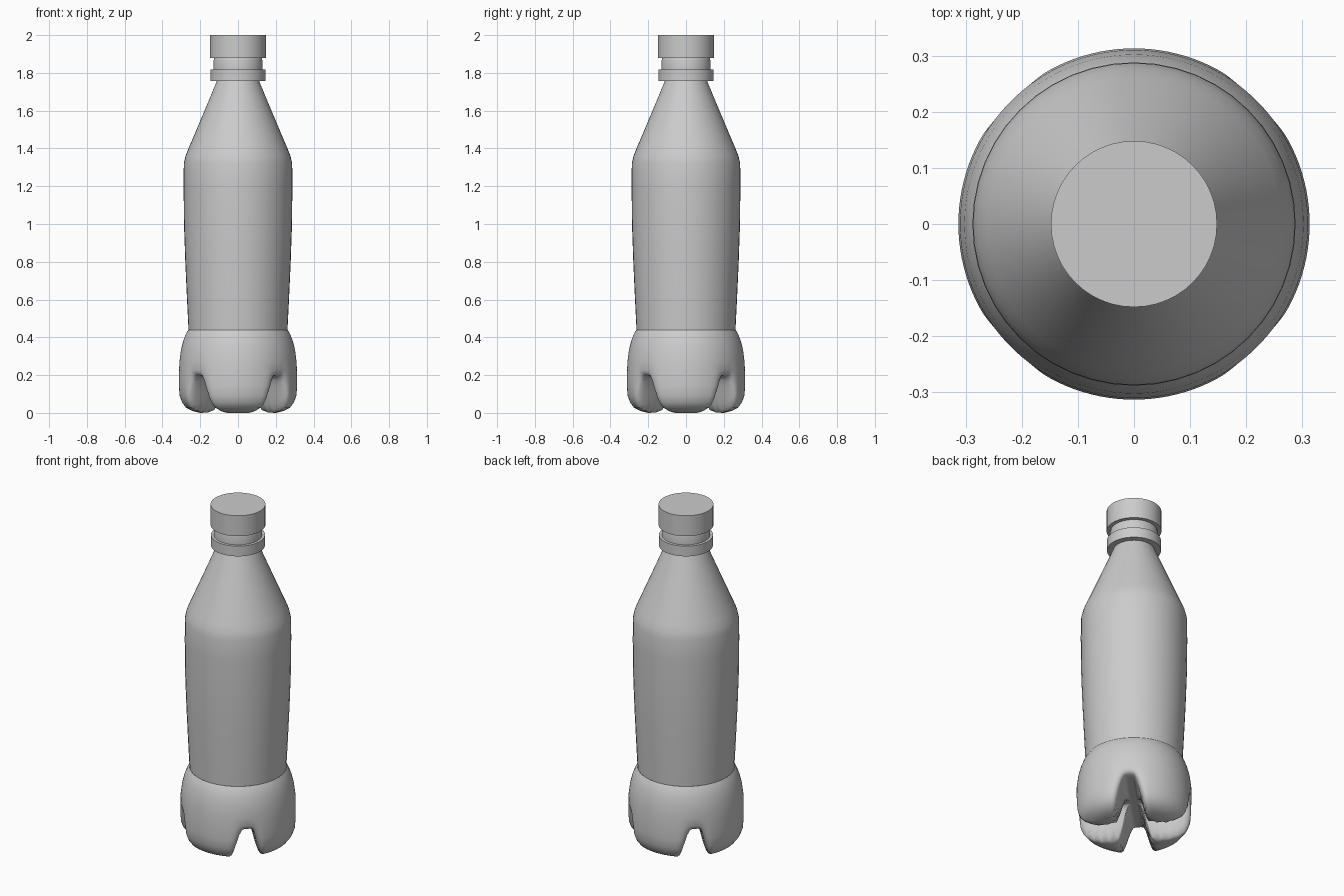
import bpy, bmesh
from math import sin, cos, pi, radians

if "Cube" in bpy.data.objects:
    bpy.data.objects.remove(bpy.data.objects["Cube"])

def make_rings(name, rings, smooth_angle=35, sides=48):
    """Skin a stack of rings; a ring is a function of angle giving (radius, z)."""
    bm = bmesh.new()
    loops = []
    for ring in rings:
        loop = []
        for i in range(sides):
            a = 2 * pi * i / sides
            r, z = ring(a)
            loop.append(bm.verts.new((r * cos(a), r * sin(a), z)))
        loops.append(loop)
    for lo, hi in zip(loops, loops[1:]):
        for i in range(sides):
            j = (i + 1) % sides
            bm.faces.new((lo[i], lo[j], hi[j], hi[i]))
    bmesh.ops.remove_doubles(bm, verts=bm.verts, dist=0.0002)
    bmesh.ops.recalc_face_normals(bm, faces=bm.faces)
    mesh = bpy.data.meshes.new(name)
    bm.to_mesh(mesh)
    bm.free()
    obj = bpy.data.objects.new(name, mesh)
    bpy.context.collection.objects.link(obj)
    bpy.ops.object.select_all(action='DESELECT')
    obj.select_set(True)
    bpy.context.view_layer.objects.active = obj
    bpy.ops.object.shade_smooth_by_angle(angle=radians(smooth_angle))
    return obj

def lathe(name, profile):
    return make_rings(name, [lambda a, p=p: p for p in profile])

# Bottle wall from base seam to neck
lathe("bottle_body", [(.262, .44), (.270, .6), (.279, .8), (.286, 1.0), (.288, 1.2),
                      (.287, 1.32), (.278, 1.36), (.262, 1.4), (.228, 1.48),
                      (.19, 1.57), (.15, 1.665), (.112, 1.757)])

# Collar ring and thread section of the neck
lathe("neck_collar", [(.112, 1.757), (.146, 1.757), (.146, 1.818), (.130, 1.818)])
lathe("neck", [(.130, 1.818), (.130, 1.862), (.126, 1.878)])

# Screw cap
lathe("cap", [(.126, 1.878), (.148, 1.878), (.148, 2.0), (0, 2.0)])

# Four-footed base: blend a foot profile into a groove profile at the diagonals
foot = [(.262, .44), (.275, .42), (.289, .385), (.302, .335), (.310, .27), (.313, .20),
        (.313, .14), (.309, .09), (.296, .055), (.275, .027), (.24, .01), (.20, 0),
        (.16, .003), (.125, .015), (.10, .04), (.075, .085), (.05, .13), (.025, .17), (0, .19)]
groove = foot[:5] + [(.309, .225), (.303, .207), (.293, .2), (.28, .196), (.262, .193),
                     (.235, .19), (.20, .19), (.16, .19), (.125, .19), (.10, .19),
                     (.075, .19), (.05, .19), (.025, .19), (0, .19)]

def base_ring(f, g):
    def ring(a):
        off = abs((a % (pi / 2)) - pi / 4)
        d = f[0] * sin(off)
        t = min(1, max(0, (d - .022) / .068))
        w = t * t * (3 - 2 * t)
        return g[0] + (f[0] - g[0]) * w, g[1] + (f[1] - g[1]) * w
    return ring

make_rings("footed_base", [base_ring(f, g) for f, g in zip(foot, groove)], 70, 128)
